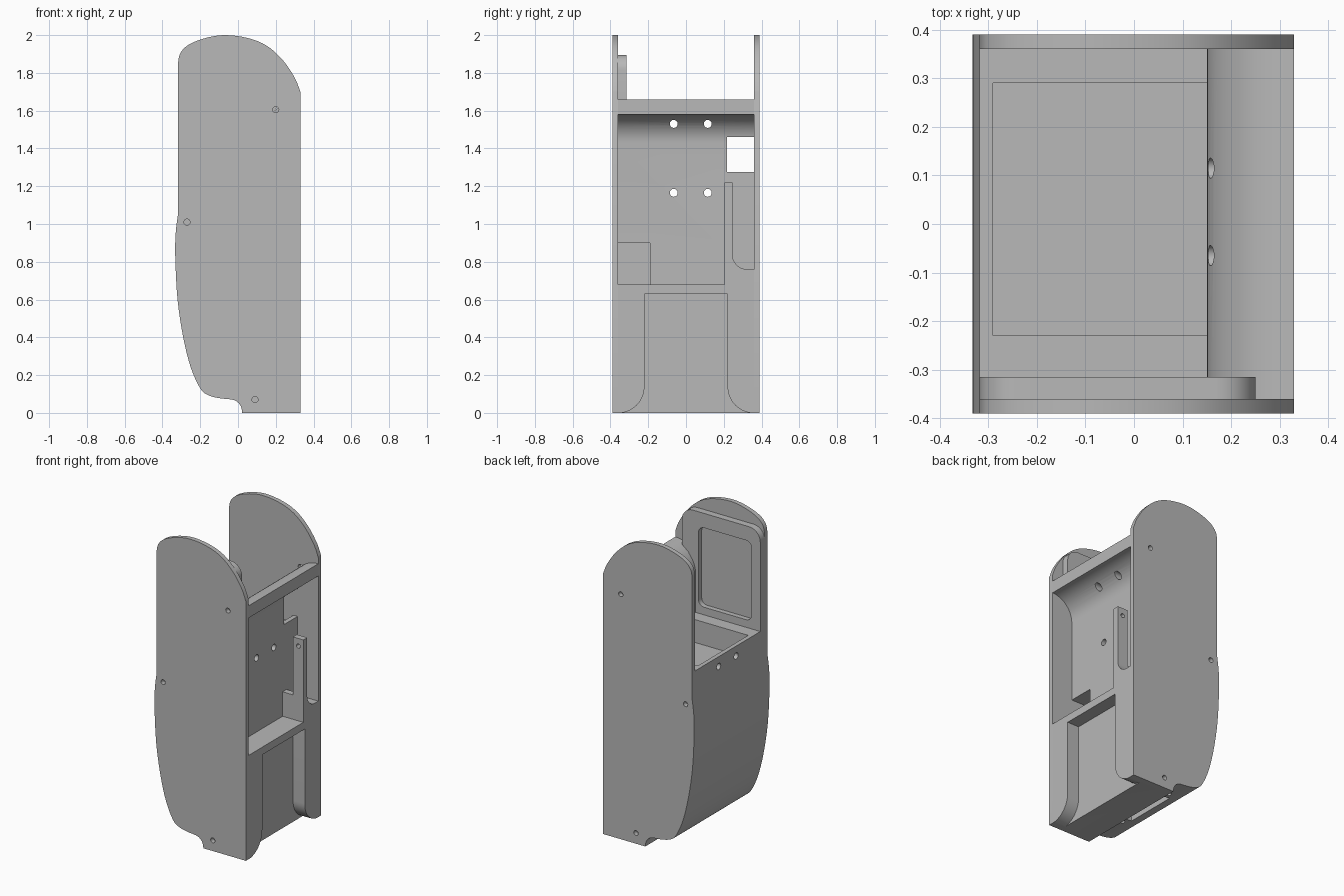
import bpy, bmesh
from math import sin, cos, pi, radians
from mathutils import Vector

cube = bpy.data.objects.get("Cube")
if cube:
    bpy.data.objects.remove(cube, do_unlink=True)

grey = bpy.data.materials.new("plain grey")
grey.use_nodes = True
grey.diffuse_color = (0.48, 0.48, 0.48, 1)
grey.node_tree.nodes["Principled BSDF"].inputs["Base Color"].default_value = grey.diffuse_color


def arc(ca, cb, r, start, end, steps=12):
    angles = [radians(start + (end - start) * i / steps) for i in range(steps + 1)]
    return [(ca + r * cos(t), cb + r * sin(t)) for t in angles]


def spline(points, steps=4):
    """Smooth curve through a few points."""
    p = [Vector(q) for q in points]
    p = [p[0]] + p + [p[-1]]
    out = []
    for a, b, c, d in zip(p, p[1:], p[2:], p[3:]):
        for i in range(steps):
            t = i / steps
            v = b + (c - a) * t / 2 + (a * 2 - b * 5 + c * 4 - d) * t * t / 2 \
                + (b * 3 - a - c * 3 + d) * t ** 3 / 2
            out.append(tuple(v))
    return out + [tuple(p[-1])]


def rect(a1, a2, b1, b2):
    return [(a1, b1), (a2, b1), (a2, b2), (a1, b2)]


def rounded(a1, a2, b1, b2, r):
    return (arc(a2 - r, b2 - r, r, 0, 90, 6) + arc(a1 + r, b2 - r, r, 90, 180, 6)
            + arc(a1 + r, b1 + r, r, 180, 270, 6) + arc(a2 - r, b1 + r, r, 270, 360, 6))


def circle(a, b, r):
    return arc(a, b, r, 0, 360, 20)[:-1]


def prism(name, outline, axis, lo, hi):
    """Extrude an outline along an axis: x takes (y, z), y takes (x, z), z takes (x, y)."""
    place = {"x": lambda a, b, t: (t, a, b),
             "y": lambda a, b, t: (a, t, b),
             "z": lambda a, b, t: (a, b, t)}[axis]
    bm = bmesh.new()
    ends = [[bm.verts.new(place(a, b, t)) for a, b in outline] for t in (lo, hi)]
    bm.faces.new(ends[0])
    bm.faces.new(ends[1])
    n = len(outline)
    for i in range(n):
        j = (i + 1) % n
        bm.faces.new((ends[0][i], ends[0][j], ends[1][j], ends[1][i]))
    bmesh.ops.recalc_face_normals(bm, faces=bm.faces[:])
    mesh = bpy.data.meshes.new(name)
    bm.to_mesh(mesh)
    bm.free()
    obj = bpy.data.objects.new(name, mesh)
    bpy.context.collection.objects.link(obj)
    mesh.materials.append(grey)
    return obj


def finish(obj, cuts=()):
    """Subtract the cutters, then shade smooth with sharp edges."""
    cutters = [prism("cutter", *cut) for cut in cuts]
    for cutter in cutters:
        cutter.hide_render = True
        mod = obj.modifiers.new("cut", "BOOLEAN")
        mod.operation, mod.solver, mod.object = "DIFFERENCE", "EXACT", cutter
    if cutters:
        graph = bpy.context.evaluated_depsgraph_get()
        mesh = bpy.data.meshes.new_from_object(obj.evaluated_get(graph))
        obj.modifiers.clear()
        obj.data = mesh
        for cutter in cutters:
            bpy.data.objects.remove(cutter, do_unlink=True)
    bpy.ops.object.select_all(action="DESELECT")
    obj.select_set(True)
    bpy.context.view_layer.objects.active = obj
    bpy.ops.object.shade_smooth_by_angle(angle=radians(25))


# Shared side outline
edge, flat, inner, outer = 0.33, -0.318, 0.36, 0.39
crown = spline([(edge, 1.7), (0.3, 1.775), (0.235, 1.87), (0.15, 1.945), (0.05, 1.985),
                (-0.07, 2.0), (-0.17, 1.985), (-0.26, 1.95), (-0.305, 1.905), (flat, 1.85)])
flank = spline([(flat, 1.05), (-0.33, 0.95), (-0.332, 0.82), (-0.32, 0.6), (-0.29, 0.4),
                (-0.25, 0.24), (-0.2, 0.13), (-0.16, 0.095), (-0.1, 0.078), (-0.03, 0.07),
                (0, 0.055), (0.017, 0.03), (0.022, 0)])

# Side plates with blind screw holes
for name, lo, hi in (("right_plate", -outer, -inner), ("left_plate", inner, outer)):
    plate = prism(name, [(edge, 0)] + crown + flank, "y", lo, hi)
    finish(plate, [(circle(x, z, 0.016), "y", lo - 0.01, hi + 0.01)
                   for x, z in ((0.2, 1.605), (-0.27, 1.01), (0.09, 0.07))])

# Central body: curved-top wall, floor and bulging lower cover
wall, pocket, floor = 0.15, 0.18, 1.23
body = prism("body", [(edge, 0)] + arc(edge, 1.48, 0.18, 90, 180)
             + [(wall, floor), (flat, floor)] + flank, "y", -inner, inner)
over = inner + 0.01
flare = (arc(inner, 0.139, 0.14, 180, 270) + [(inner, -0.05), (-inner, -0.05)]
         + arc(-inner, 0.139, 0.14, -90, 0) + [(-0.22, 0.63), (0.22, 0.63)])
cuts = [
    # bin floor recess
    (rect(-0.29, wall, -0.23, 0.29), "z", 1.08, 1.3),
    # large pocket with a rounded ceiling, and its lower parts
    (arc(edge, 1.43, 0.15, 90, 180) + [(pocket, 0.84), (0.4, 0.84), (0.4, 1.58)],
     "y", -over, over),
    (rect(-over, 0.205, 0.68, 0.86), "x", pocket, 0.4),
    (arc(0.325, 0.84, 0.08, 180, 270) + [(over, 0.76), (over, 0.86), (0.245, 0.86)],
     "x", pocket, 0.4),
    # deeper corner pocket and square window
    (rect(-over, -0.19, 0.68, 0.9), "x", 0.08, 0.25),
    (rect(0.218, over, 1.275, 1.46), "x", 0.05, 0.4),
    # lower pocket flaring out at the base
    (flare, "x", 0.245, 0.4),
    # slot and screw holes underneath
    (rect(-0.1, -0.03, -0.14, 0.21), "z", -0.05, 0.13),
]
cuts += [(circle(-0.06, y, 0.016), "z", -0.05, 0.13) for y in (-0.18, 0.25)]
cuts += [(circle(y, z, 0.021), "x", -0.4, 0.4) for y in (-0.065, 0.115) for z in (1.165, 1.53)]
finish(body, cuts)

# Upright bar beside the large pocket
bar = prism("pocket_bar", rect(0.205, 0.245, 0.83, 1.22), "x", 0.255, edge)
finish(bar, [(circle(0.293, 1.17, 0.014), "y", 0.19, 0.26)])

# Raised frame inside the right plate
frame = prism("inner_frame", [(flat, 1.2), (0.16, 1.2), (0.16, 1.5), (0.2, 1.61), (0.25, 1.65)]
              + arc(0.17, 1.815, 0.08, 0, 90, 8) + arc(-0.238, 1.815, 0.08, 90, 180, 8),
              "y", -inner, -0.315)
finish(frame, [(rounded(-0.255, 0.13, 1.28, 1.8, 0.04), "y", -0.348, -0.3)])
